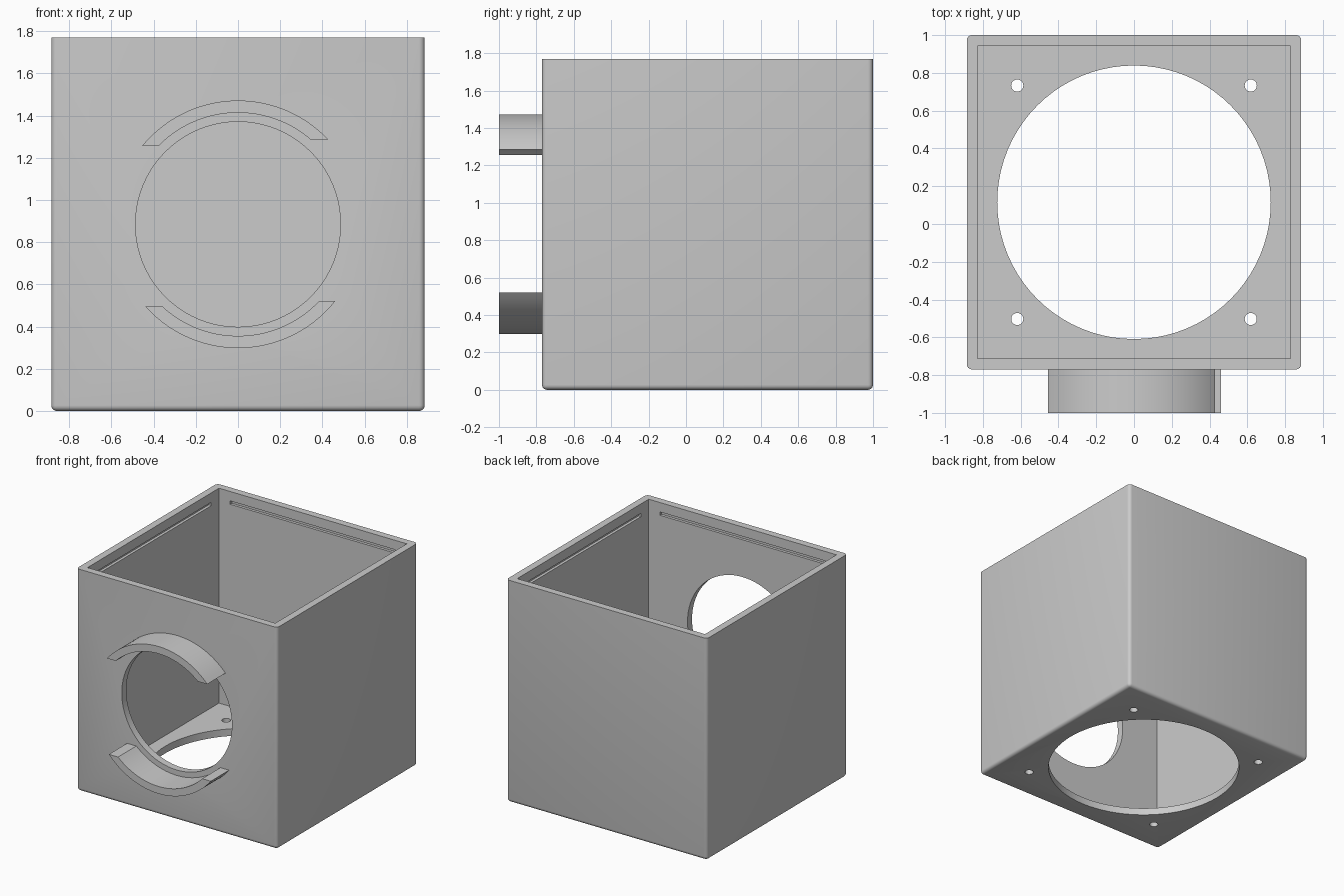
import bpy, bmesh, math
from mathutils import Matrix

if "Cube" in bpy.data.objects:
    bpy.data.objects.remove(bpy.data.objects["Cube"])

YC, ZC = 0.115, 0.885          # box centre in y and z
HALF, WALL = 0.885, 0.057

gray = bpy.data.materials.new("light gray")
gray.diffuse_color = (0.6, 0.6, 0.6, 1)
gray.use_nodes = True
gray.node_tree.nodes["Principled BSDF"].inputs["Base Color"].default_value = gray.diffuse_color


def finish(name, bm):
    bmesh.ops.recalc_face_normals(bm, faces=bm.faces)
    me = bpy.data.meshes.new(name)
    bm.to_mesh(me)
    bm.free()
    ob = bpy.data.objects.new(name, me)
    bpy.context.collection.objects.link(ob)
    me.materials.append(gray)
    return ob


def add_box(bm, lo, hi):
    size = [b - a for a, b in zip(lo, hi)]
    mid = [(a + b) / 2 for a, b in zip(lo, hi)]
    m = Matrix.Translation(mid) @ Matrix.Diagonal((*size, 1))
    return bmesh.ops.create_cube(bm, size=1, matrix=m)


def box(name, lo, hi):
    bm = bmesh.new()
    add_box(bm, lo, hi)
    return finish(name, bm)


def cylinder(name, loc, r, depth, segs, rot=0):
    bm = bmesh.new()
    m = Matrix.Translation(loc) @ Matrix.Rotation(rot, 4, 'X')
    bmesh.ops.create_cone(bm, cap_ends=True, segments=segs, radius1=r,
                          radius2=r, depth=depth, matrix=m)
    return finish(name, bm)


def smooth(ob):
    bpy.ops.object.select_all(action='DESELECT')
    ob.select_set(True)
    bpy.context.view_layer.objects.active = ob
    bpy.ops.object.shade_smooth_by_angle(angle=math.radians(30))


# Outer housing block: rounded vertical and bottom edges, sharp top rim
bm = bmesh.new()
add_box(bm, (-HALF, YC - HALF, 0), (HALF, YC + HALF, 2 * HALF))
edges = [e for e in bm.edges if min(v.co.z for v in e.verts) < 0.01]
bmesh.ops.bevel(bm, geom=edges, offset=0.027, segments=4, profile=0.5,
                affect='EDGES')
housing = finish("housing", bm)

# Cutters: cavity, fan opening, screw holes, front port, lid grooves
inn = HALF - WALL
cutters = [
    box("cavity", (-inn, YC - inn, WALL), (inn, YC + inn, 2.2)),
    cylinder("fan_opening", (0, YC, 0), 0.724, 0.4, 80),
    cylinder("front_port", (0, YC - HALF, ZC), 0.486, 0.4, 80, math.pi / 2),
]
for sx in (-1, 1):
    for sy in (-1, 1):
        cutters.append(cylinder("screw_hole", (sx * 0.618, YC + sy * 0.618, 0),
                                0.032, 0.4, 24))
reach, half_len, z0, z1 = inn + 0.022, 0.73, 1.668, 1.695
cutters.append(box("groove_sides", (-reach, YC - half_len, z0),
                   (reach, YC + half_len, z1)))
cutters.append(box("groove_front_back", (-half_len, YC - reach, z0),
                   (half_len, YC + reach, z1)))

for c in cutters:
    mod = housing.modifiers.new(c.name, 'BOOLEAN')
    mod.operation, mod.solver, mod.object = 'DIFFERENCE', 'EXACT', c
    bpy.context.view_layer.objects.active = housing
    bpy.ops.object.modifier_apply(modifier=mod.name)
    bpy.data.objects.remove(c)
smooth(housing)


# Curved clips above and below the front port, with level end cuts
def clip(name, sign, left, right, r_out=0.587, r_in=0.529, n=28):
    def arc(r):
        a0 = math.pi - math.asin(left / r)
        a1 = math.asin(right / r)
        return [(r * math.cos(a), ZC + sign * r * math.sin(a)) for a in
                (a0 + (a1 - a0) * i / n for i in range(n + 1))]
    bm = bmesh.new()
    grid = []
    for (xo, zo), (xi, zi) in zip(arc(r_out), arc(r_in)):
        grid.append([bm.verts.new(p) for p in (
            (xo, -1, zo), (xi, -1, zi),
            (xi, YC - HALF + 0.01, zi), (xo, YC - HALF + 0.01, zo))])
    for a, b in zip(grid, grid[1:]):
        for k in range(4):
            j = (k + 1) % 4
            bm.faces.new((a[k], a[j], b[j], b[k]))
    bm.faces.new(grid[0])
    bm.faces.new(grid[-1])
    smooth(finish(name, bm))


clip("upper_clip", 1, 0.371, 0.401)
clip("lower_clip", -1, 0.39, 0.364)
